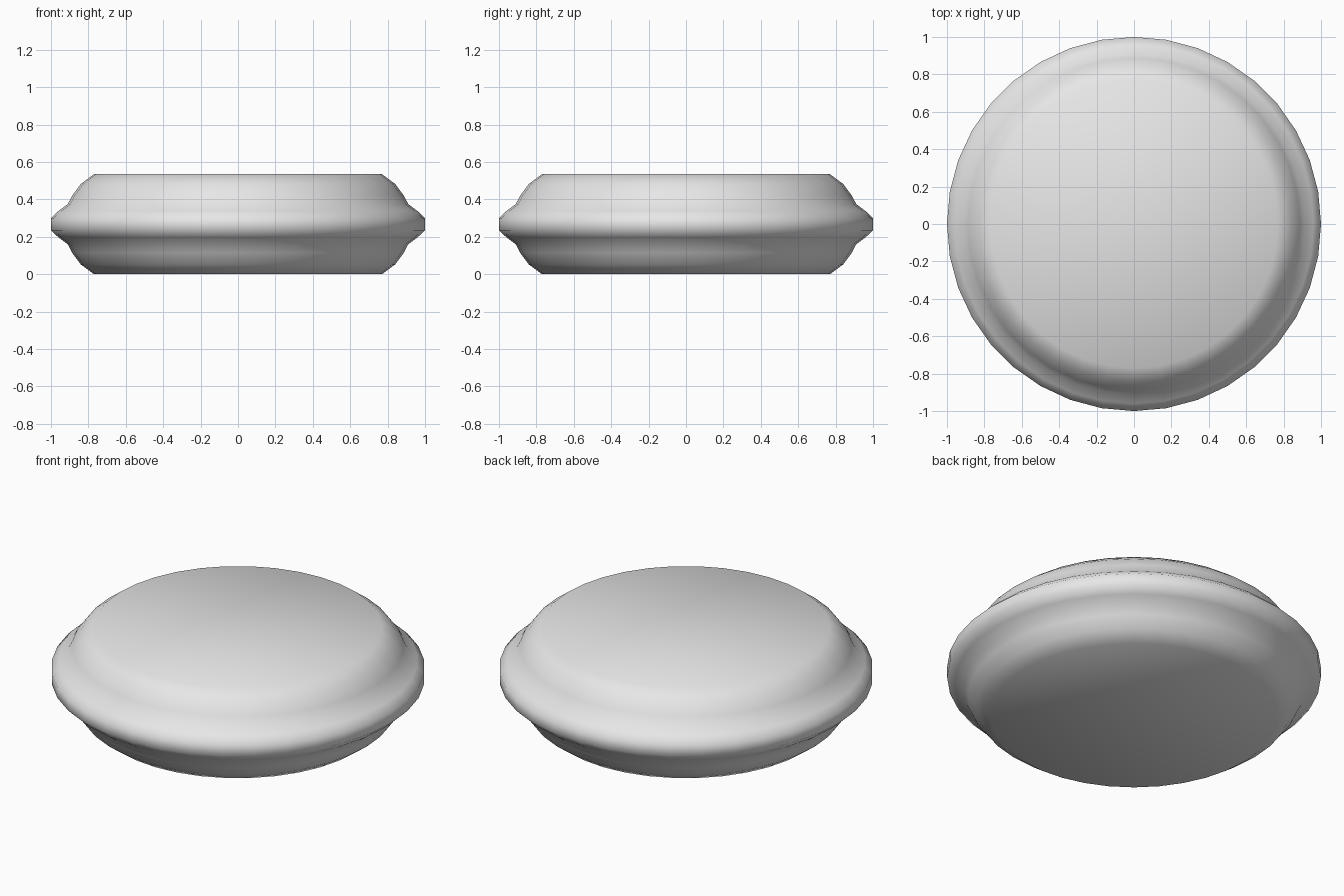
import bpy
import bmesh
import math

cube = bpy.data.objects.get("Cube")
if cube:
    bpy.data.objects.remove(cube, do_unlink=True)

SEGMENTS = 36
HEIGHT = 0.535

# Single light grey material
grey = bpy.data.materials.new("light_grey")
grey.use_nodes = True
grey.diffuse_color = (0.8, 0.8, 0.8, 1)
grey.node_tree.nodes["Principled BSDF"].inputs["Base Color"].default_value = (0.8, 0.8, 0.8, 1)

# Upper half of the profile (radius, z), mirrored for the lower half
upper = [(0.77, HEIGHT), (0.84, 0.483), (0.887, 0.42),
         (0.91, 0.375), (0.96, 0.338), (1.0, 0.3)]
profile = upper + [(r, HEIGHT - z) for r, z in reversed(upper)]

# Round body: rings joined by quads, closed by flat caps
bm = bmesh.new()
rings = []
for r, z in profile:
    angles = [2 * math.pi * i / SEGMENTS for i in range(SEGMENTS)]
    rings.append([bm.verts.new((r * math.cos(a), r * math.sin(a), z)) for a in angles])
for top, low in zip(rings, rings[1:]):
    for i in range(SEGMENTS):
        j = (i + 1) % SEGMENTS
        bm.faces.new((top[i], low[i], low[j], top[j]))
bm.faces.new(rings[0])
bm.faces.new(list(reversed(rings[-1])))
bmesh.ops.recalc_face_normals(bm, faces=bm.faces)

# Smooth shading throughout, caps included
for face in bm.faces:
    face.smooth = True

mesh = bpy.data.meshes.new("flanged_disc")
bm.to_mesh(mesh)
bm.free()
mesh.materials.append(grey)
disc = bpy.data.objects.new("flanged_disc", mesh)
bpy.context.collection.objects.link(disc)
